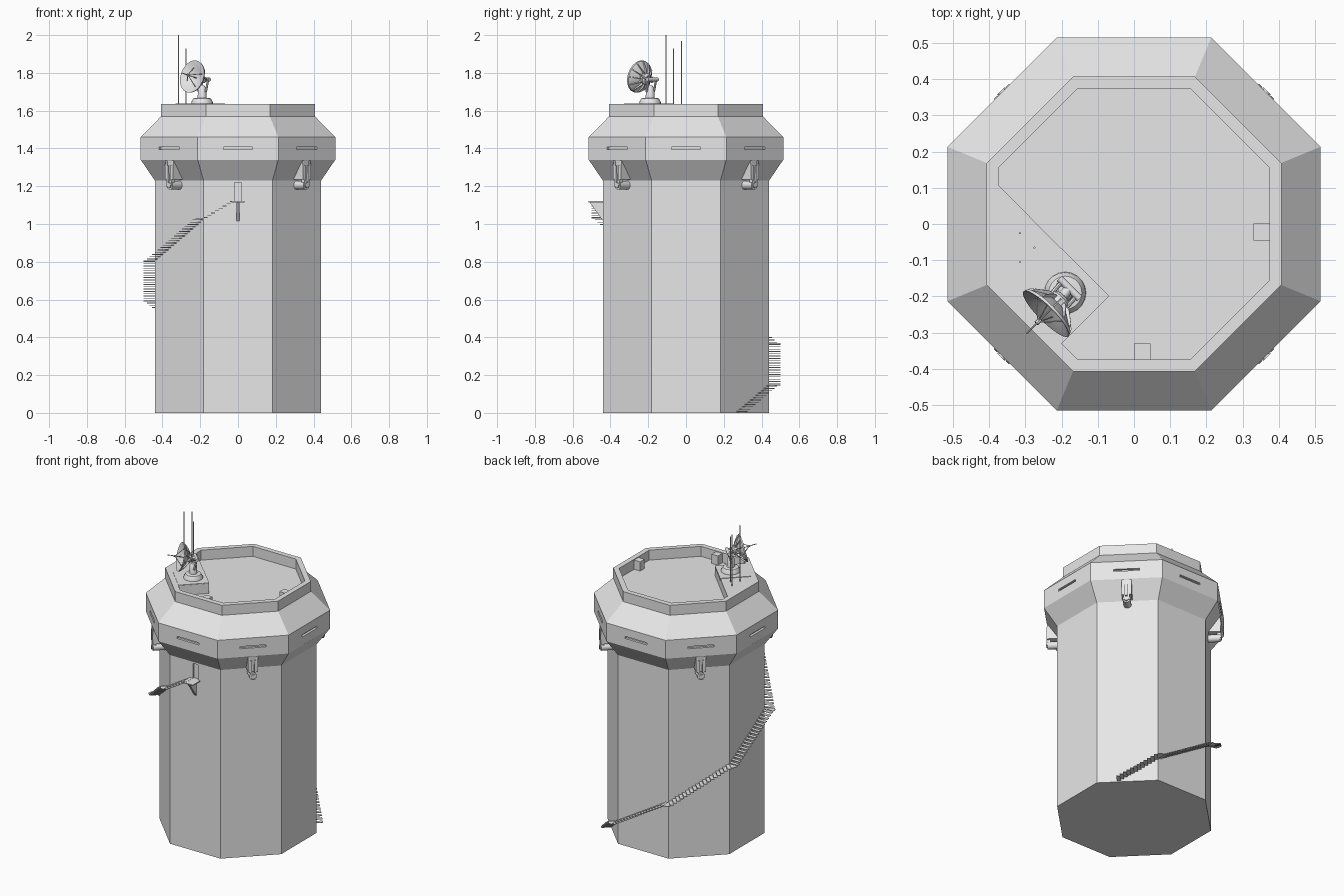
import bpy, bmesh, math
from math import cos, sin, radians, pi
from mathutils import Matrix, Vector

if "Cube" in bpy.data.objects:
    bpy.data.objects.remove(bpy.data.objects["Cube"])

grey = bpy.data.materials.new("light_grey")
grey.use_nodes = True
grey.diffuse_color = (0.8, 0.8, 0.8, 1)
grey.node_tree.nodes["Principled BSDF"].inputs["Base Color"].default_value = (0.8, 0.8, 0.8, 1)

K = 1 / cos(pi / 8)          # apothem to corner radius of an octagon
WALL, HALF = 0.44, 0.182     # tower apothem and half a wall's length
TOP, FLOOR = 1.635, 1.57


def finish(name, bm, smooth=False):
    bmesh.ops.recalc_face_normals(bm, faces=bm.faces)
    mesh = bpy.data.meshes.new(name)
    bm.to_mesh(mesh)
    bm.free()
    mesh.materials.append(grey)
    ob = bpy.data.objects.new(name, mesh)
    bpy.context.collection.objects.link(ob)
    if smooth:
        bpy.ops.object.select_all(action='DESELECT')
        ob.select_set(True)
        bpy.context.view_layer.objects.active = ob
        bpy.ops.object.shade_smooth_by_angle(angle=radians(35))
    return ob


def box(bm, lo, hi, m=Matrix()):
    lo, hi = Vector(lo), Vector(hi)
    size = Matrix.Diagonal((*(hi - lo), 1))
    bmesh.ops.create_cube(bm, size=1, matrix=m @ Matrix.Translation((lo + hi) / 2) @ size)


def prism(bm, pts, offset, m=Matrix()):
    """Extrude a planar outline along an offset."""
    a = [bm.verts.new(m @ Vector(p)) for p in pts]
    b = [bm.verts.new(m @ (Vector(p) + Vector(offset))) for p in pts]
    bm.faces.new(a)
    bm.faces.new(b[::-1])
    for i in range(len(a)):
        j = (i + 1) % len(a)
        bm.faces.new((a[i], a[j], b[j], b[i]))


def lathe(bm, profile, n, m=Matrix(), turn=0.0):
    """Rings of n sides stacked along z, capped at both ends."""
    rings = [[bm.verts.new(m @ Vector((r * cos(turn + 2 * pi * i / n),
                                      r * sin(turn + 2 * pi * i / n), z)))
              for i in range(n)] for r, z in profile]
    for a, b in zip(rings, rings[1:]):
        for i in range(n):
            j = (i + 1) % n
            bm.faces.new((a[i], a[j], b[j], b[i]))
    bm.faces.new(rings[0][::-1])
    bm.faces.new(rings[-1])


def rod(bm, a, b, r, n=8, m=Matrix()):
    a, b = Vector(a), Vector(b)
    d = b - a
    lathe(bm, [(r, 0), (r, d.length)], n,
          m @ Matrix.Translation(a) @ d.to_track_quat('Z', 'Y').to_matrix().to_4x4())


def spin(deg):
    return Matrix.Rotation(radians(deg), 4, 'Z')


# Tower shell with flared gallery and parapet
bm = bmesh.new()
outline = [(WALL, 0), (WALL, 1.23), (0.515, 1.34), (0.515, 1.46), (0.407, FLOOR),
           (0.407, TOP), (0.374, TOP), (0.374, FLOOR)]
lathe(bm, [(a * K, z) for a, z in outline], 8, turn=pi / 8)
tower = finish("tower", bm)

# Viewing slits and doorway, cut into the shell
bm = bmesh.new()
for k in range(8):
    box(bm, (0.5, -0.078, 1.394), (0.55, 0.078, 1.408), spin(45 * k))
box(bm, (-0.018, -0.5, 1.121), (0.018, -0.425, 1.22))
cutter = finish("slit_cutter", bm)
cutter.hide_render = True
mod = tower.modifiers.new("openings", 'BOOLEAN')
mod.object, mod.operation, mod.solver = cutter, 'DIFFERENCE', 'EXACT'
bpy.context.view_layer.objects.active = tower
tower.select_set(True)
bpy.ops.object.modifier_apply(modifier=mod.name)
bpy.data.objects.remove(cutter)

# Stairs winding up the walls, with corner landings
bm = bmesh.new()
RISE, STEPS, OUT, THICK = 0.22, 18, 0.5, 0.004
for i in range(6):
    turn = spin(45 + 45 * i)
    end = 0.15 + RISE * i
    for s in range(STEPS):
        y = -HALF + (s + 0.5) * 2 * HALF / STEPS
        z = end - RISE * (HALF - y) / (2 * HALF)
        if z > THICK and not (i == 5 and y > -0.03):
            box(bm, (WALL - 0.005, y - 0.011, z - THICK), (OUT, y + 0.011, z), turn)
    if i < 5:
        n1, n2 = (spin(a + 45 * i) @ Vector((OUT - WALL, 0, 0)) for a in (45, 90))
        corner = spin(67.5 + 45 * i) @ Vector((1, 0, 0))
        c = corner * WALL * K + Vector((0, 0, end - THICK))
        tip = corner * OUT * K + Vector((0, 0, end - THICK))
        prism(bm, [c, c + n1, tip, c + n2], (0, 0, THICK))
finish("stairs", bm)

# Door landing on a triangular bracket
bm = bmesh.new()
box(bm, (-0.035, -0.515, 1.115), (0.035, -0.435, 1.121))
prism(bm, [(-0.008, -0.51, 1.115), (-0.008, -0.435, 1.115), (-0.008, -0.435, 1.01)], (0.016, 0, 0))
finish("door_landing", bm)

# Pods beneath the gallery on the diagonal walls
for k, side in enumerate(("back_left", "back_right", "front_right", "front_left")):
    m = spin(45 + 90 * k)
    bm = bmesh.new()
    for y, w, r in ((-0.03, 0.012, 0.515), (-0.018, 0.036, 0.505), (0.018, 0.012, 0.515)):
        prism(bm, [(0.435, y, 1.235), (r, y, 1.235), (r + 0.003, y, 1.29), (0.512, y, 1.338)],
              (0, w, 0), m)
    for y in (-0.013, 0.013):
        box(bm, (0.495, y - 0.005, 1.2), (0.517, y + 0.005, 1.31), m)
    rod(bm, (0.435, 0, 1.205), (0.512, 0, 1.205), 0.023, 16, m)
    rod(bm, (0.51, 0, 1.205), (0.52, 0, 1.205), 0.014, 16, m)
    finish("pod_" + side, bm, True)

# Raised corner deck and dish pad
bm = bmesh.new()
prism(bm, [(-0.376, 0.109, FLOOR - 0.01), (-0.376, -0.155, FLOOR - 0.01),
           (-0.2, -0.33, FLOOR - 0.01), (-0.07, -0.2, FLOOR - 0.01)], (0, 0, TOP - FLOOR + 0.01))
finish("corner_deck", bm)
bm = bmesh.new()
box(bm, (-0.092, -0.092, TOP - 0.01), (0.092, 0.092, TOP + 0.003),
    Matrix.Translation((-0.2, -0.197, 0)) @ spin(45))
finish("dish_pad", bm)

# Roof lockers against the parapet
bm = bmesh.new()
box(bm, (0.33, -0.045, FLOOR - 0.01), (0.375, 0.001, TOP - 0.005))
box(bm, (0, -0.375, FLOOR - 0.01), (0.046, -0.33, TOP - 0.005))
finish("roof_lockers", bm)

# Antennas
bm = bmesh.new()
for x, y, z in ((-0.315, -0.105, 2.0), (-0.275, -0.065, 1.93), (-0.315, -0.025, 1.97)):
    rod(bm, (x, y, TOP - 0.005), (x, y, z), 0.003, 6)
finish("antennas", bm)

# Dish pedestal
bm = bmesh.new()
lathe(bm, [(0.058, TOP), (0.056, 1.648), (0.046, 1.665), (0.024, 1.668),
           (0.021, 1.72), (0.012, 1.732)], 20, Matrix.Translation((-0.19, -0.19, 0)))
finish("dish_pedestal", bm, True)

# Dish: bowl, back ribs, feed and struts, all about its own axis
axis = Vector((-1, -1, 0.35)).normalized()
dish = Matrix.Translation((-0.235, -0.24, 1.778)) @ axis.to_track_quat('Z', 'Y').to_matrix().to_4x4()
bm = bmesh.new()
lathe(bm, [(0.012, -0.032), (0.045, -0.024), (0.086, 0.004), (0.088, 0.012), (0.084, 0.012),
           (0.045, -0.014), (0.008, -0.022)], 24, dish)
finish("dish_bowl", bm, True)
bm = bmesh.new()
for k in range(12):
    prism(bm, [(0.02, -0.002, -0.03), (0.084, -0.002, 0.004), (0.08, -0.002, -0.008),
               (0.045, -0.002, -0.036), (0.02, -0.002, -0.045)], (0, 0.004, 0), dish @ spin(30 * k))
lathe(bm, [(0.03, -0.025), (0.032, -0.046), (0.022, -0.056)], 16, dish)
finish("dish_ribs", bm)
bm = bmesh.new()
rod(bm, (0, 0, -0.025), (0, 0, 0.09), 0.0025, 8, dish)
rod(bm, (0, 0, 0.035), (0, 0, 0.05), 0.007, 8, dish)
for k in range(4):
    rod(bm, (0.055, 0, -0.008), (0, 0, 0.045), 0.002, 6, dish @ spin(90 * k + 20))
finish("dish_feed", bm)

# Yoke holding the dish on its pedestal
bm = bmesh.new()
for side in (-1, 1):
    shift = Vector((side * 0.02, -side * 0.02, 0))
    rod(bm, Vector((-0.19, -0.19, 1.7)) + shift, Vector((-0.178, -0.178, 1.765)) + shift, 0.006)
    rod(bm, Vector((-0.178, -0.178, 1.762)) + shift, Vector((-0.215, -0.22, 1.785)) + shift, 0.006)
rod(bm, (-0.15, -0.206, 1.765), (-0.206, -0.15, 1.765), 0.01, 12)
rod(bm, (-0.178, -0.178, 1.76), (-0.21, -0.213, 1.77), 0.014, 12)
finish("dish_yoke", bm, True)
